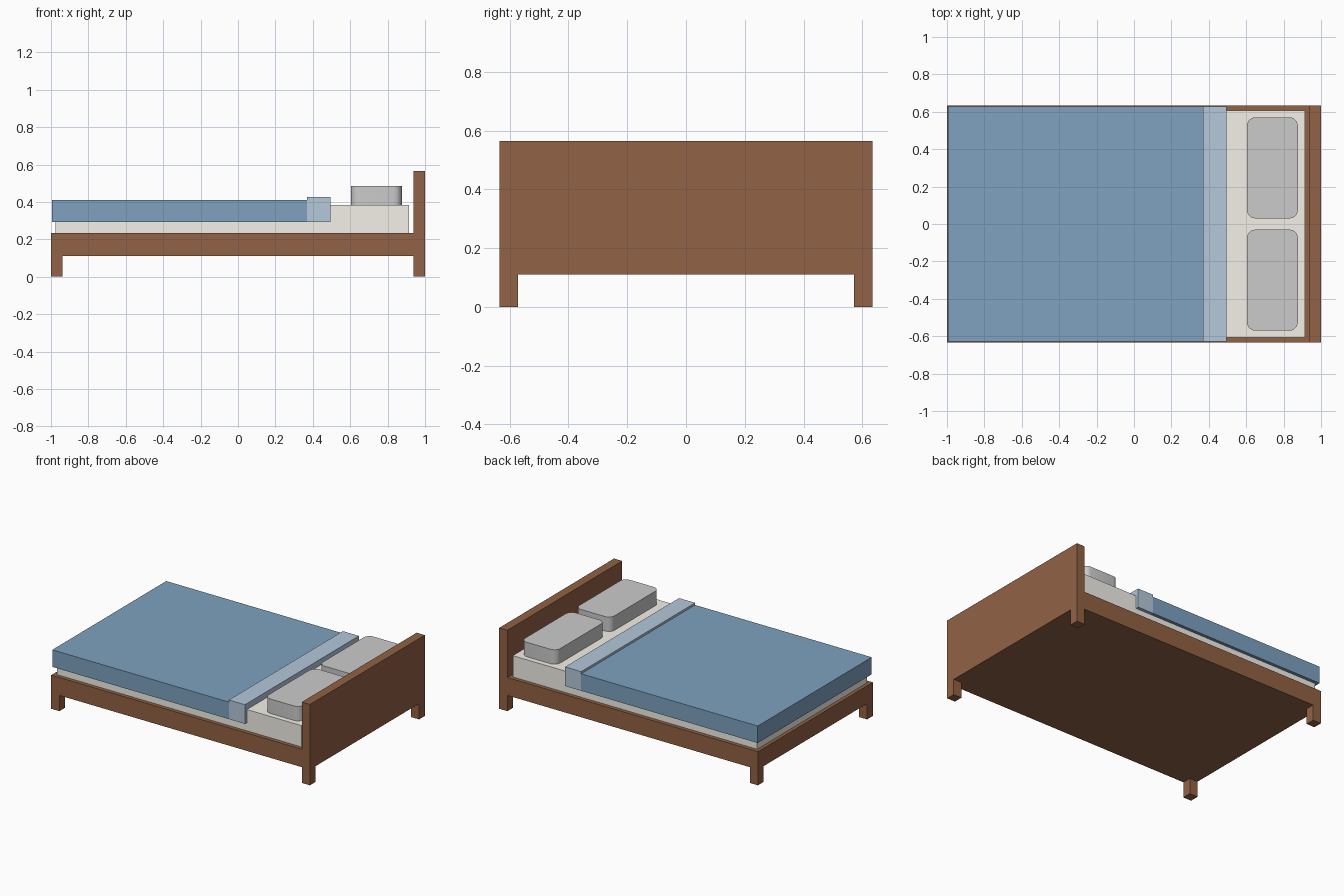
import bpy, bmesh

if "Cube" in bpy.data.objects:
    bpy.data.objects.remove(bpy.data.objects["Cube"])


def material(name, rgb):
    m = bpy.data.materials.new(name)
    m.diffuse_color = (*rgb, 1)
    m.use_nodes = True
    m.node_tree.nodes["Principled BSDF"].inputs["Base Color"].default_value = m.diffuse_color
    return m


def box(name, x, y, z, mat=None, corner=0):
    """Box from (min, max) ranges, optionally with rounded vertical corners."""
    bm = bmesh.new()
    bmesh.ops.create_cube(bm, size=1)
    for v in bm.verts:
        v.co = [(a + b) / 2 + c * (b - a) for c, (a, b) in zip(v.co, (x, y, z))]
    if corner:
        upright = [e for e in bm.edges
                   if abs(e.verts[0].co.z - e.verts[1].co.z) > 1e-4]
        bmesh.ops.bevel(bm, geom=upright, offset=corner, segments=6,
                        profile=0.5, affect='EDGES')
    mesh = bpy.data.meshes.new(name)
    bm.to_mesh(mesh)
    bm.free()
    ob = bpy.data.objects.new(name, mesh)
    bpy.context.collection.objects.link(ob)
    if mat:
        mesh.materials.append(mat)
    if corner:
        bpy.context.view_layer.objects.active = ob
        ob.select_set(True)
        bpy.ops.object.shade_smooth_by_angle()
        ob.select_set(False)
    return ob


wood = material("wood", (0.285, 0.122, 0.058))
sheet = material("sheet", (0.91, 0.88, 0.81))
blue = material("blanket_blue", (0.21, 0.36, 0.53))
pale = material("fold_blue", (0.46, 0.58, 0.71))

W = 0.634        # half width of the bed
LEG = 0.063      # leg and headboard thickness
LEG_Z = 0.11

# Wooden frame and headboard
box("frame", (-1, 1 - LEG), (-W, W), (LEG_Z, 0.235), wood)
box("headboard", (1 - LEG, 1), (-W, W), (LEG_Z, 0.565), wood)

# Legs at the four corners
for end, x in (("foot", (-1, -1 + LEG)), ("head", (1 - LEG, 1))):
    box(end + "_leg_front", x, (-W, -W + LEG), (0, LEG_Z), wood)
    box(end + "_leg_back", x, (W - LEG, W), (0, LEG_Z), wood)

# Bedding
box("mattress", (-0.975, 0.914), (-0.607, 0.607), (0.235, 0.384), sheet)
box("blanket", (-0.995, 0.37), (-0.629, 0.629), (0.292, 0.411), blue)
box("blanket_fold", (0.37, 0.494), (-0.629, 0.629), (0.292, 0.426), pale)

# Pillows with rounded corners
box("pillow_front", (0.604, 0.876), (-0.57, -0.03), (0.384, 0.485), corner=0.045)
box("pillow_back", (0.604, 0.876), (0.03, 0.57), (0.384, 0.485), corner=0.045)
